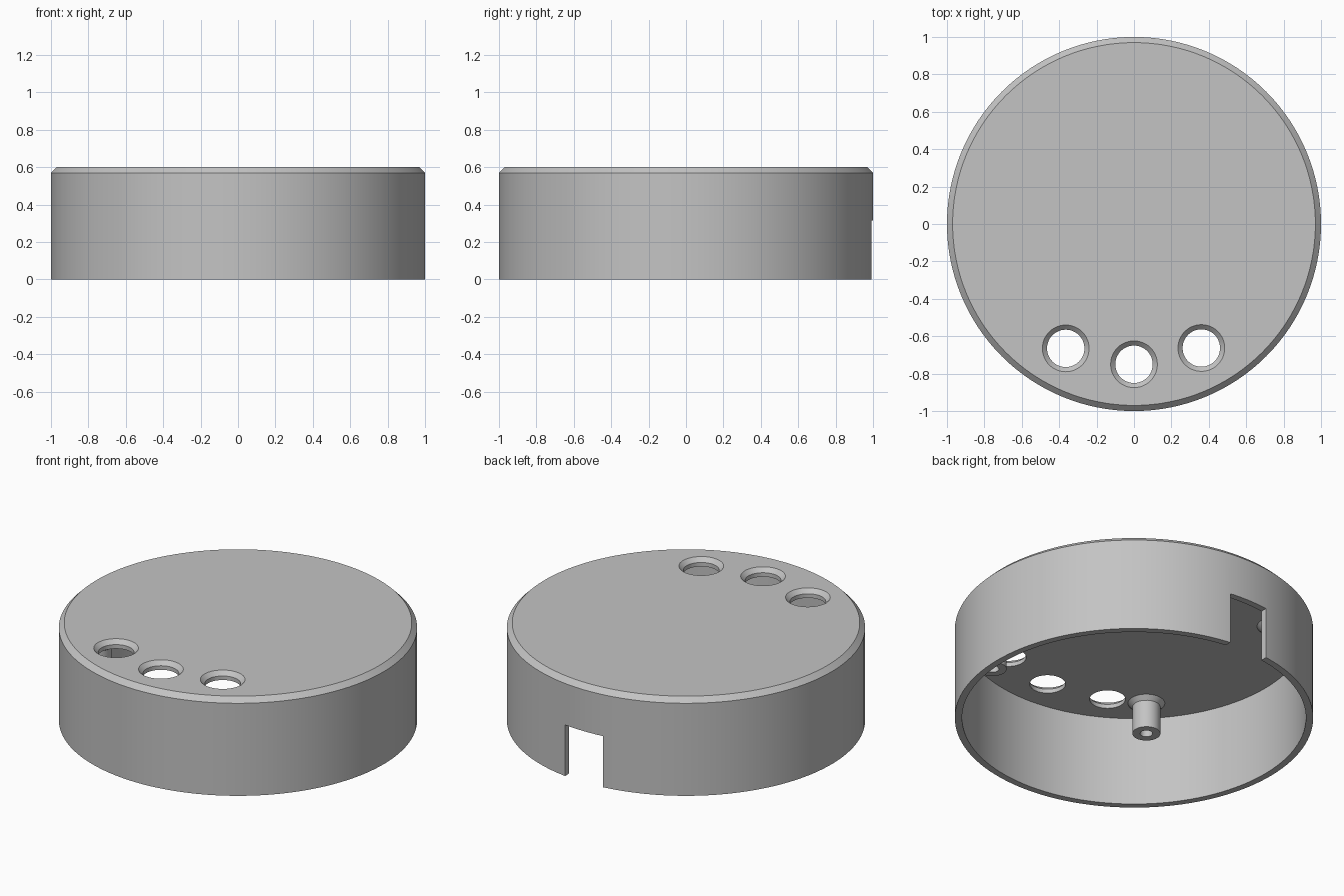
import bpy, bmesh, math
from mathutils import Vector

cube = bpy.data.objects.get("Cube")
if cube:
    bpy.data.objects.remove(cube, do_unlink=True)

grey = bpy.data.materials.new("plain grey")
grey.use_nodes = True
colour = (0.55, 0.55, 0.55, 1)
grey.diffuse_color = colour
grey.node_tree.nodes["Principled BSDF"].inputs["Base Color"].default_value = colour

HEIGHT, ROOF, WALL, CHAMFER = 0.6, 0.55, 0.04, 0.03


def add_object(name, bm, location=(0, 0, 0)):
    bmesh.ops.recalc_face_normals(bm, faces=bm.faces)
    mesh = bpy.data.meshes.new(name)
    bm.to_mesh(mesh)
    bm.free()
    mesh.materials.append(grey)
    obj = bpy.data.objects.new(name, mesh)
    obj.location = location
    bpy.context.collection.objects.link(obj)
    return obj


def lathe(name, profile, sides, location=(0, 0, 0)):
    """Revolve (radius, z) points about z; the profile starts and ends on the axis."""
    bm = bmesh.new()
    verts = [bm.verts.new((r, 0, z)) for r, z in profile]
    edges = [bm.edges.new(pair) for pair in zip(verts, verts[1:])]
    bmesh.ops.spin(bm, geom=verts + edges, cent=(0, 0, 0), axis=(0, 0, 1),
                   angle=math.tau, steps=sides, use_merge=True)
    bmesh.ops.remove_doubles(bm, verts=bm.verts, dist=1e-5)
    return add_object(name, bm, location)


def smooth(obj):
    bpy.ops.object.select_all(action="DESELECT")
    obj.select_set(True)
    bpy.context.view_layer.objects.active = obj
    bpy.ops.object.shade_smooth_by_angle(angle=math.radians(30))


# Hollow cap with a chamfered top edge
inner = 1 - WALL
cap = lathe("cap_shell", [(0, HEIGHT), (1 - CHAMFER, HEIGHT), (1, HEIGHT - CHAMFER),
                          (1, 0), (inner, 0), (inner, ROOF), (0, ROOF)], 128)

# Countersunk holes near the front
cutters = []
for side, x, y in (("right", -0.365, -0.665), ("middle", 0, -0.75), ("left", 0.36, -0.663)):
    cutters.append(lathe(f"{side}_hole_cutter",
                         [(0, HEIGHT + 0.05), (0.175, HEIGHT + 0.05), (0.1, HEIGHT - 0.025),
                          (0.1, ROOF - 0.05), (0, ROOF - 0.05)], 48, (x, y, 0)))

# Cable notch in the back wall
bm = bmesh.new()
bmesh.ops.create_cube(bm, size=1)
bmesh.ops.scale(bm, vec=Vector((0.26, 0.4, 0.415)), verts=bm.verts)
cutters.append(add_object("notch_cutter", bm, (0, 1, 0.1075)))

for cutter in cutters:
    cutter.hide_render = True
    cutter.hide_set(True)
    cut = cap.modifiers.new(cutter.name, "BOOLEAN")
    cut.operation = "DIFFERENCE"
    cut.solver = "EXACT"
    cut.object = cutter

# Bake the cuts so the cutters can go
bpy.context.view_layer.update()
baked = bpy.data.meshes.new_from_object(cap.evaluated_get(bpy.context.evaluated_depsgraph_get()))
cap.modifiers.clear()
cap.data = baked
for cutter in cutters:
    bpy.data.objects.remove(cutter, do_unlink=True)
smooth(cap)

# Four screw posts under the roof, flared at the base and drilled from below
TIP, RADIUS, FLARE, BORE = 0.355, 0.078, 0.025, 0.035
post_profile = [(0, ROOF + 0.005), (RADIUS + FLARE, ROOF + 0.005), (RADIUS + FLARE, ROOF),
                (RADIUS, ROOF - FLARE), (RADIUS, TIP), (BORE, TIP),
                (BORE, ROOF - 0.03), (0, ROOF - 0.03)]
for end, y in (("front", -0.56), ("back", 0.56)):
    for side, x in (("right", -0.56), ("left", 0.56)):
        smooth(lathe(f"{end}_{side}_post", post_profile, 40, (x, y, 0)))
